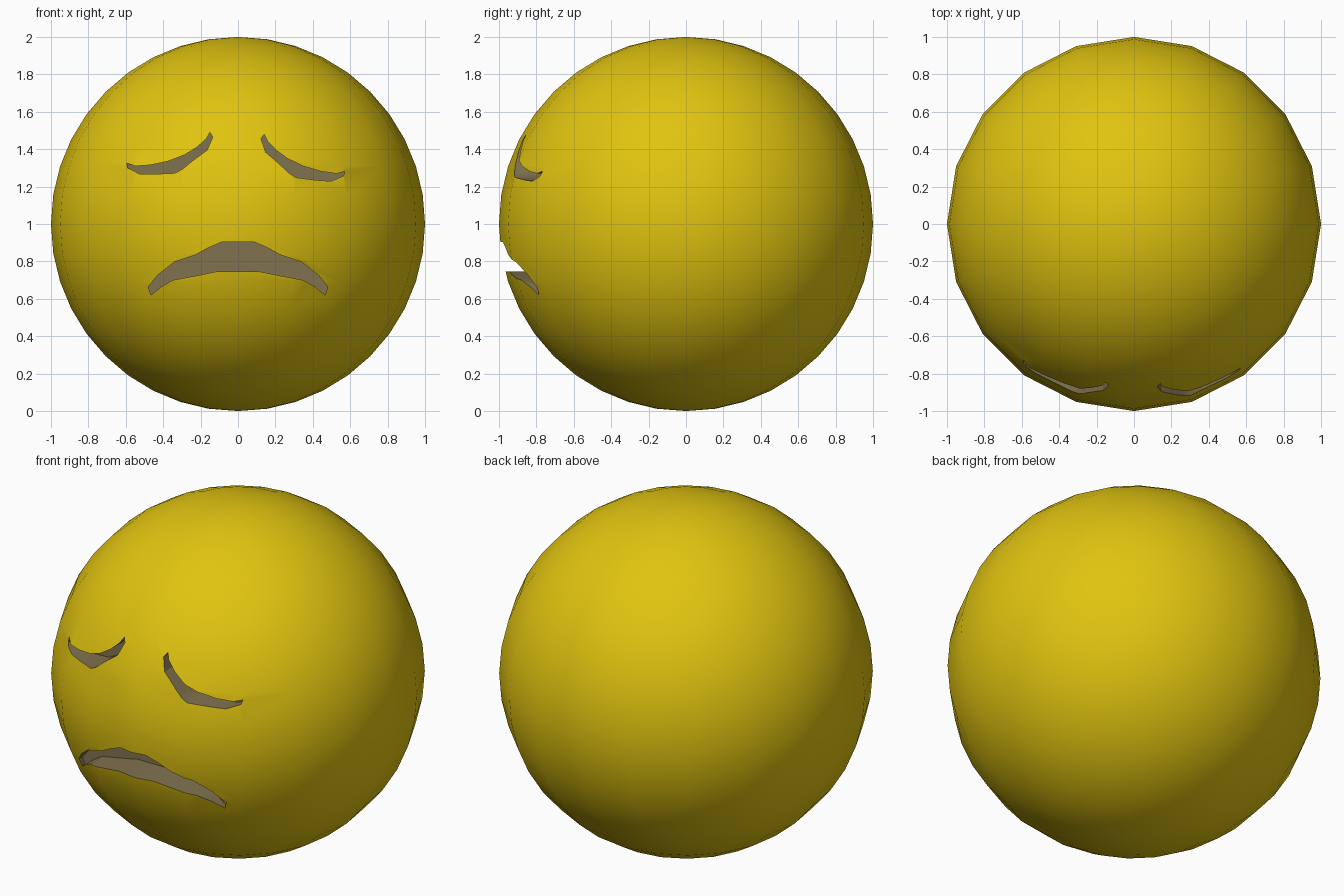
import bpy, bmesh
from math import radians
from mathutils import Matrix, Vector

if "Cube" in bpy.data.objects:
    bpy.data.objects.remove(bpy.data.objects["Cube"])


def material(name, rgb):
    m = bpy.data.materials.new(name)
    m.diffuse_color = (*rgb, 1)
    m.use_nodes = True
    m.node_tree.nodes["Principled BSDF"].inputs["Base Color"].default_value = m.diffuse_color
    return m


SKIN = material("yellow", (0.75, 0.55, 0.005))
RECESS = material("dark_recess", (0.22, 0.17, 0.08))


def add_object(name, bm):
    mesh = bpy.data.meshes.new(name)
    bm.to_mesh(mesh)
    bm.free()
    mesh.materials.append(SKIN)
    mesh.materials.append(RECESS)
    obj = bpy.data.objects.new(name, mesh)
    bpy.context.collection.objects.link(obj)
    return obj


def prism_cutter(name, outline, back):
    """Front-view outline (x, z) extruded along y to a flat back."""
    bm = bmesh.new()
    face = bm.faces.new([bm.verts.new((x, -1.3, z)) for x, z in outline])
    ext = bmesh.ops.extrude_face_region(bm, geom=[face])["geom"]
    verts = [v for v in ext if isinstance(v, bmesh.types.BMVert)]
    bmesh.ops.translate(bm, verts=verts, vec=(0, back + 1.3, 0))
    bmesh.ops.recalc_face_normals(bm, faces=bm.faces[:])
    for f in bm.faces:
        f.material_index = 1
    obj = add_object(name, bm)
    obj.hide_render = True
    return obj


# Ball
bm = bmesh.new()
bmesh.ops.create_uvsphere(bm, u_segments=20, v_segments=20, radius=1,
                          matrix=Matrix.Translation((0, 0, 1)))
ball = add_object("ball_face", bm)

# Downturned mouth, mirrored from its left half
upper = [(-.48, .663), (-.43, .727), (-.34, .797), (-.23, .834),
         (-.16, .872), (-.085, .904)]
lower = [(-.12, .745), (-.19, .73), (-.27, .715), (-.35, .70),
         (-.41, .665), (-.465, .62)]
flip = lambda pts: [(-x, z) for x, z in reversed(pts)]
mouth = upper + flip(upper) + flip(lower) + lower

# Sad eyes; the right one is mirrored and tilted slightly
left_eye = [(-.595, 1.325), (-.55, 1.31), (-.47, 1.315), (-.375, 1.335),
            (-.285, 1.37), (-.22, 1.41), (-.17, 1.455), (-.15, 1.49),
            (-.135, 1.465), (-.165, 1.395), (-.24, 1.34), (-.295, 1.295),
            (-.337, 1.272), (-.445, 1.267), (-.525, 1.267), (-.59, 1.30)]
tilt = Matrix.Rotation(radians(-4.4), 2)
pivot = Vector((.15, 1.49))
right_eye = [tuple(tilt @ (Vector(p) - pivot) + Vector((.14, 1.48)))
             for p in flip(left_eye)]

cutters = [prism_cutter("mouth_cutter", mouth, -.765),
           prism_cutter("left_eye_cutter", left_eye, -.72),
           prism_cutter("right_eye_cutter", right_eye, -.72)]

# Carve the features into the ball
bpy.context.view_layer.objects.active = ball
ball.select_set(True)
for c in cutters:
    mod = ball.modifiers.new(c.name, "BOOLEAN")
    mod.operation = "DIFFERENCE"
    mod.solver = "EXACT"
    mod.object = c
    bpy.ops.object.modifier_apply(modifier=mod.name)
for c in cutters:
    bpy.data.objects.remove(c, do_unlink=True)

bpy.ops.object.shade_smooth_by_angle(angle=radians(30))
